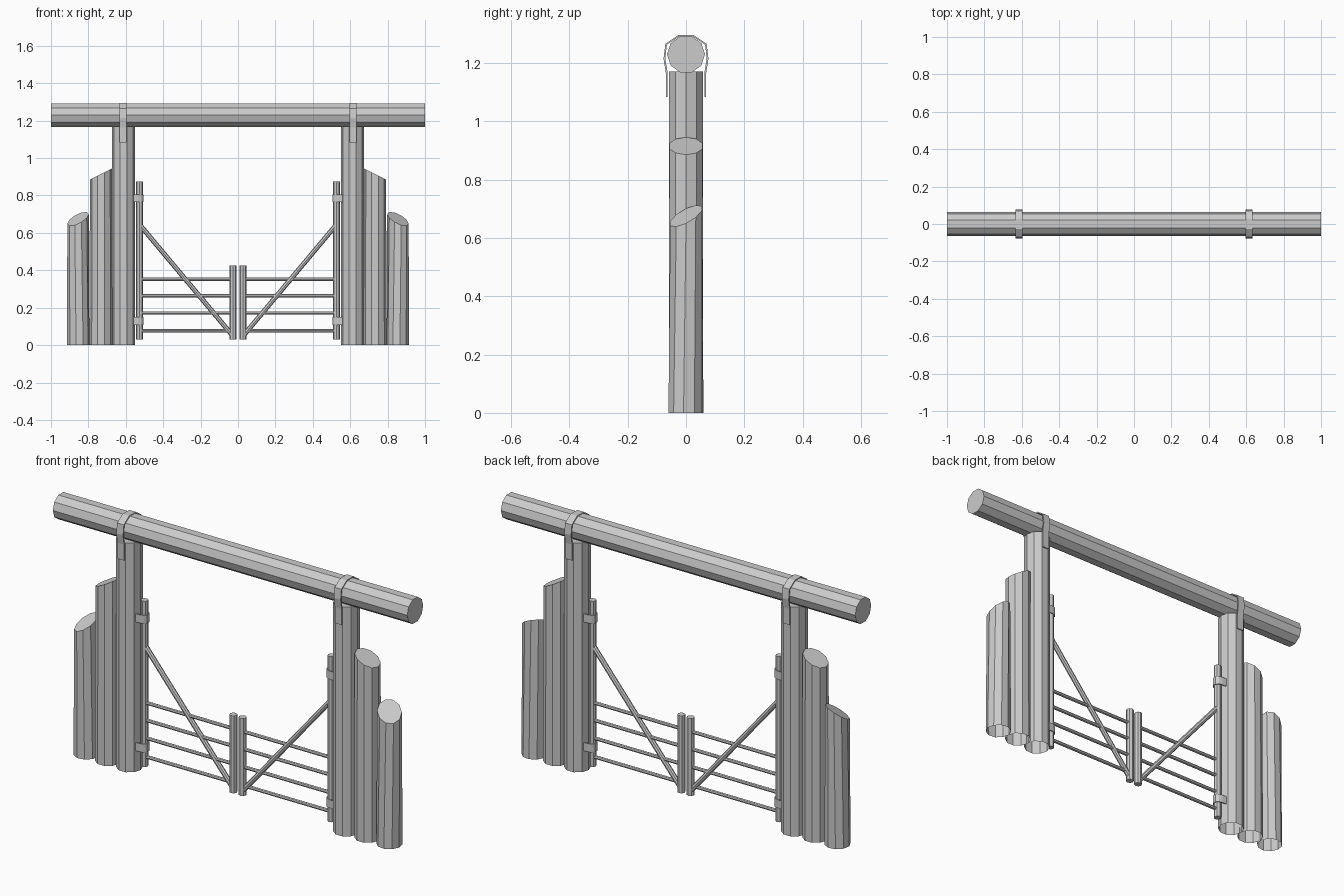
import bpy, bmesh, math
from mathutils import Vector, Matrix

if "Cube" in bpy.data.objects:
    bpy.data.objects.remove(bpy.data.objects["Cube"])


def finish(name, bm, mirror=True, thickness=0):
    bmesh.ops.recalc_face_normals(bm, faces=bm.faces)
    me = bpy.data.meshes.new(name)
    bm.to_mesh(me)
    bm.free()
    ob = bpy.data.objects.new(name, me)
    bpy.context.collection.objects.link(ob)
    if thickness:
        s = ob.modifiers.new("thickness", 'SOLIDIFY')
        s.thickness = thickness
        s.offset = 0
    if mirror:
        ob.modifiers.new("mirror", 'MIRROR')
    return ob


def rod(name, a, b, r, sides=8, spin=0.0, mirror=True):
    """Capped cylinder between two points."""
    a, b = Vector(a), Vector(b)
    d = b - a
    m = (Matrix.Translation((a + b) / 2) @ d.to_track_quat('Z', 'Y').to_matrix().to_4x4()
         @ Matrix.Rotation(spin, 4, 'Z'))
    bm = bmesh.new()
    bmesh.ops.create_cone(bm, cap_ends=True, segments=sides, radius1=r, radius2=r,
                          depth=d.length, matrix=m)
    return finish(name, bm, mirror)


def log_post(name, x, r, top_r, z, slope_x=0, slope_y=0, twist=0, sides=10):
    """Upright log, open underneath, with a slanted cut on top."""
    bm = bmesh.new()
    low, high = [], []
    for i in range(sides):
        t = 2 * math.pi * i / sides
        low.append(bm.verts.new((x + r * math.cos(t + twist), r * math.sin(t + twist), 0)))
        dx, dy = top_r * math.cos(t), top_r * math.sin(t)
        high.append(bm.verts.new((x + dx, dy, z + slope_x * dx + slope_y * dy)))
    for i in range(sides):
        j = (i + 1) % sides
        bm.faces.new((low[i], low[j], high[j], high[i]))
    bm.faces.new(high)
    return finish(name, bm)


def strap(name, path, sweep, thickness):
    """Thin band: a path of points swept along a vector."""
    bm = bmesh.new()
    sweep = Vector(sweep)
    rows = [(bm.verts.new(Vector(p) - sweep / 2), bm.verts.new(Vector(p) + sweep / 2)) for p in path]
    for (a, b), (c, d) in zip(rows, rows[1:]):
        bm.faces.new((a, b, d, c))
    return finish(name, bm, True, thickness)


# Top beam, ten-sided with a flat on top
beam = rod("top_beam", (-1, 0, 1.229), (1, 0, 1.229), 0.065, 10, 0, False)
# turn the section so an edge-pair (flat) faces upward
top = max(v.co.z for v in beam.data.vertices)
if top > 1.229 + 0.0635:
    beam.data.transform(Matrix.Translation((0, 0, 1.229)) @ Matrix.Rotation(math.radians(18), 4, 'X')
                        @ Matrix.Translation((0, 0, -1.229)))

# Three stepped log posts on each side
log_post("tall_posts", 0.612, 0.062, 0.062, 1.17)
log_post("middle_posts", 0.732, 0.062, 0.060, 0.915, slope_x=-0.5)
log_post("outer_posts", 0.855, 0.061, 0.057, 0.675, slope_x=-0.45, slope_y=0.48,
         twist=math.radians(-8))

# Straps holding the beam on the tall posts
half = [(0.066, 1.083), (0.066, 1.165), (0.074, 1.215), (0.068, 1.264), (0.026, 1.292)]
profile = [(-y, z) for y, z in half] + [(y, z) for y, z in reversed(half)]
strap("beam_straps", [(0.614, y, z) for y, z in profile], (0.038, 0, 0), 0.006)

# Gate leaves: hinge stiles, meeting stiles, rails and diagonal braces
rod("hinge_stiles", (0.527, 0, 0.03), (0.527, 0, 0.875), 0.018)
rod("meeting_stiles", (0.026, 0, 0.03), (0.026, 0, 0.425), 0.019)
for i, z in enumerate((0.077, 0.172, 0.263, 0.352)):
    rod(f"gate_rails_{i + 1}", (0.03, 0, z), (0.525, 0, z), 0.009)
rod("gate_braces", (0.028, 0, 0.05), (0.525, 0, 0.643), 0.013)

# Hinge straps wrapping the stiles
wrap = [(0.575, -0.026), (0.535, -0.024), (0.518, -0.020), (0.508, -0.009)]
wrap += [(x, -y) for x, y in reversed(wrap)]
for label, z in (("lower", 0.128), ("upper", 0.785)):
    strap(f"{label}_hinges", [(x, y, z) for x, y in wrap], (0, 0, 0.042), 0.005)
